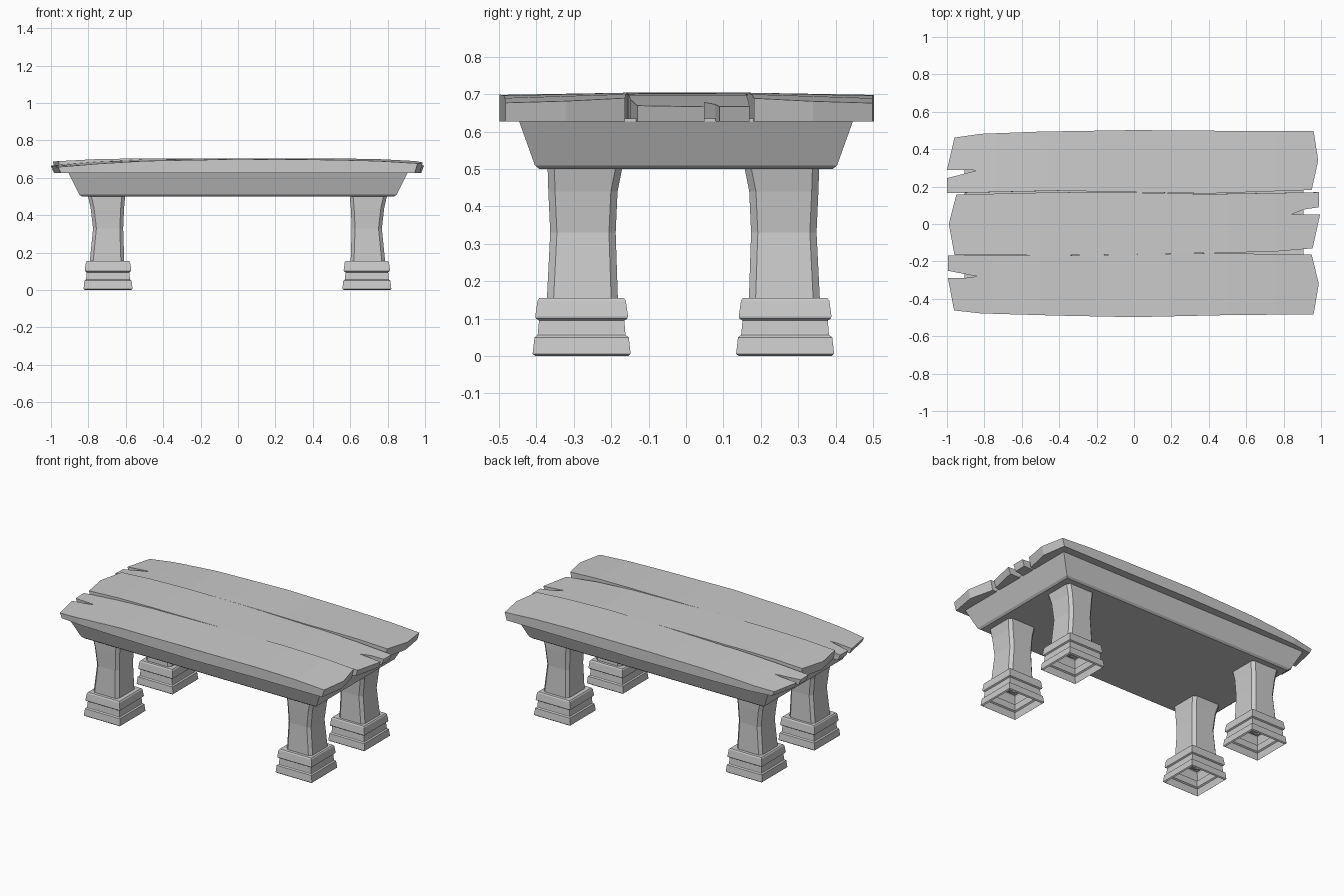
import bpy, bmesh

if "Cube" in bpy.data.objects:
    bpy.data.objects.remove(bpy.data.objects["Cube"])


def finish(bm, name):
    bmesh.ops.recalc_face_normals(bm, faces=bm.faces)
    me = bpy.data.meshes.new(name)
    bm.to_mesh(me)
    bm.free()
    ob = bpy.data.objects.new(name, me)
    bpy.context.collection.objects.link(ob)
    return ob


def rect(x0, x1, y0, y1, z, c=0.0):
    """Rectangle ring, corners cut by c."""
    if c == 0:
        return [(x0, y0, z), (x1, y0, z), (x1, y1, z), (x0, y1, z)]
    return [(x0 + c, y0, z), (x1 - c, y0, z), (x1, y0 + c, z), (x1, y1 - c, z),
            (x1 - c, y1, z), (x0 + c, y1, z), (x0, y1 - c, z), (x0, y0 + c, z)]


def loft(name, rings, cap_bottom=True, cap_top=True):
    bm = bmesh.new()
    vs = [[bm.verts.new(p) for p in r] for r in rings]
    n = len(vs[0])
    for a, b in zip(vs, vs[1:]):
        for i in range(n):
            j = (i + 1) % n
            bm.faces.new((a[i], a[j], b[j], b[i]))
    if cap_bottom:
        bm.faces.new(vs[0][::-1])
    if cap_top:
        bm.faces.new(vs[-1])
    return finish(bm, name)


def lerp_table(t, table):
    for (a, va), (b, vb) in zip(table, table[1:]):
        if t <= b:
            k = max(0, (t - a) / (b - a))
            return va + (vb - va) * k
    return table[-1][1]


# Legs: waisted posts with cut corners; (z, outer x, inner x, outer y, inner y)
POST = [(0.15, .79, .605, .365, .175), (0.33, .772, .611, .356, .181),
        (0.44, .785, .606, .361, .176), (0.505, .80, .60, .363, .163)]
# Stepped pedestal: (z, half width)
FOOT = [(0.0, .124), (0.006, .131), (0.05, .126), (0.056, .118), (0.06, .117),
        (0.095, .114), (0.1, .122), (0.106, .124), (0.148, .118), (0.155, .113)]

for sx, xn in ((-1, "left"), (1, "right")):
    for sy, yn in ((-1, "front"), (1, "back")):
        dx, dy = -0.003, -0.007
        rings = []
        for z, xo, xi, yo, yi in POST:
            xa, xb = sorted((sx * xo + dx, sx * xi + dx))
            ya, yb = sorted((sy * yo + dy, sy * yi + dy))
            rings.append(rect(xa, xb, ya, yb, z, 0.018))
        loft(f"{yn}_{xn}_leg", rings, cap_bottom=False, cap_top=False)
        cx, cy = sx * 0.692 + dx, sy * 0.272 + dy
        loft(f"{yn}_{xn}_foot",
             [rect(cx - h, cx + h, cy - h, cy + h, z) for z, h in FOOT],
             cap_bottom=False)

# Apron under the planks, flaring upwards
APRON = [(0.50, .835, .392), (0.51, .848, .404), (0.627, .907, .446), (0.635, .907, .446)]
loft("apron", [rect(-x, x, -y, y, z) for z, x, y in APRON])

# Plank outlines as seen from above
BACK = [(-1, .165), (-1, .245), (-.845, .285), (-.87, .29), (-1, .288), (-.96, .462),
        (-.82, .482), (-.5, .494), (0, .502), (.5, .498), (.96, .498), (.985, .34),
        (.95, .182), (.4, .163), (0, .17), (-.4, .178)]
MIDDLE = [(-.95, .157), (-.99, 0), (-.96, -.165), (-.4, -.168), (0, -.162), (.4, -.155),
          (.75, -.148), (.955, -.13), (.995, .05), (.84, .05), (.91, .078), (.99, .09),
          (.99, .17), (.4, .16), (0, .168), (-.4, .17)]
FRONT = [(-.995, -.168), (-.995, -.25), (-.84, -.28), (-.9, -.288), (-.995, -.288),
         (-.962, -.462), (-.82, -.478), (-.4, -.49), (0, -.498), (.5, -.487),
         (.96, -.483), (.988, -.32), (.95, -.163), (.4, -.156), (0, -.162), (-.4, -.169)]
# Top height along a plank, starting at its split end
CURVE = [(-1, .666), (-.75, .685), (-.5, .698), (0, .703), (.5, .704), (.75, .700), (1, .687)]


def plank(name, outline, flip):
    bm = bmesh.new()
    bm.faces.new([bm.verts.new((x, y, 0)) for x, y in outline])
    for x in (-.75, -.5, -.2, .2, .5, .75):
        bmesh.ops.bisect_plane(bm, geom=bm.verts[:] + bm.edges[:] + bm.faces[:],
                               plane_co=(x, 0, 0), plane_no=(1, 0, 0))
    base = bm.faces[:]
    ext = bmesh.ops.extrude_face_region(bm, geom=base, use_keep_orig=True)
    top = {g for g in ext["geom"] if isinstance(g, bmesh.types.BMVert)}
    for v in bm.verts:
        if v in top:
            tilt = max(0, abs(v.co.y) - 0.17) * (0.01 + 0.03 * abs(v.co.x))
            v.co.z = lerp_table(v.co.x * flip, CURVE) - tilt
        else:
            v.co.x *= 0.985
            v.co.z = 0.627
    return finish(bm, name)


plank("back_plank", BACK, 1)
plank("middle_plank", MIDDLE, -1)
plank("front_plank", FRONT, 1)
